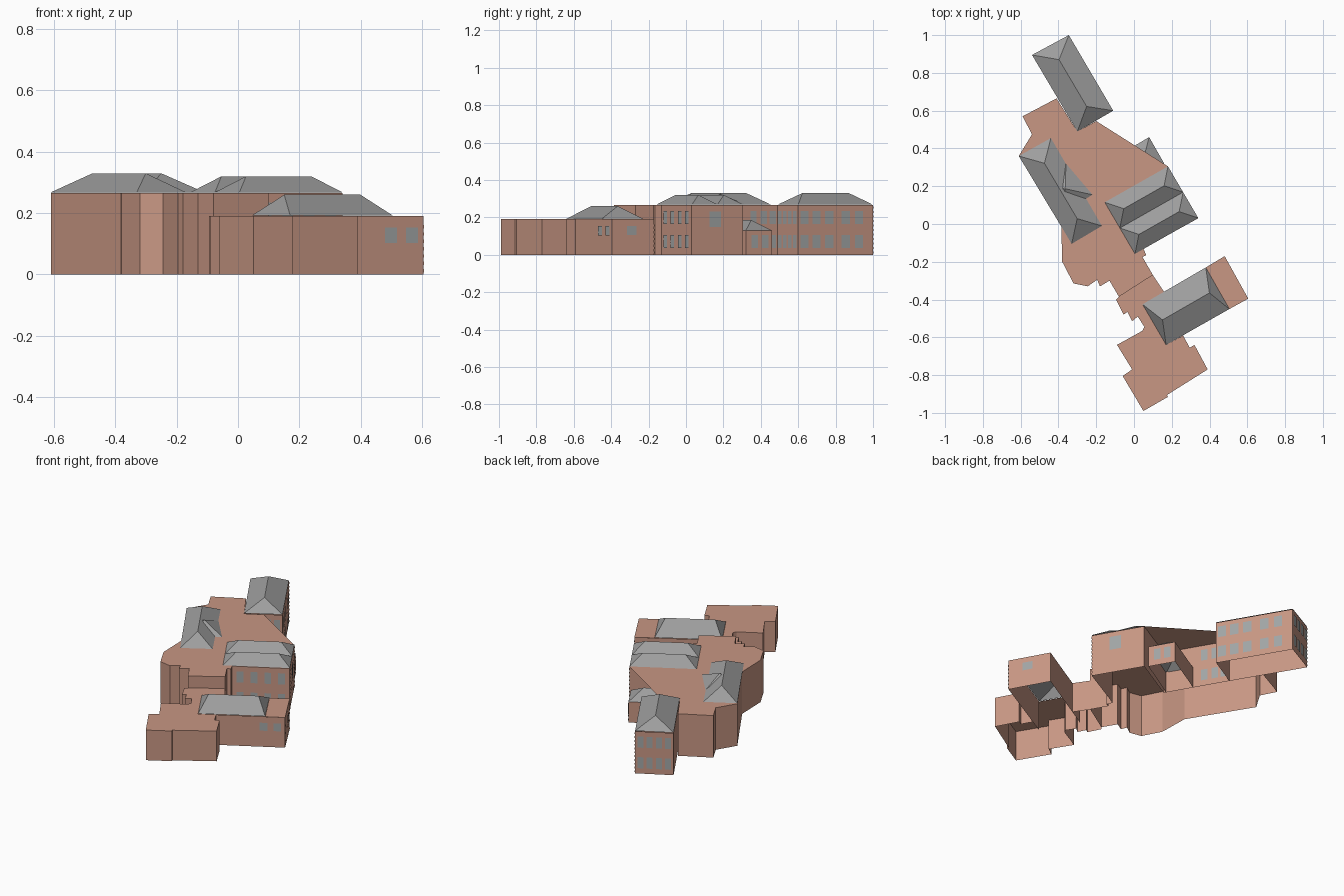
import bpy, bmesh, random
from mathutils import Vector as V

if "Cube" in bpy.data.objects:
    bpy.data.objects.remove(bpy.data.objects["Cube"])

random.seed(4)


def material(name, col):
    m = bpy.data.materials.new(name)
    m.diffuse_color = (*col, 1)
    m.use_nodes = True
    m.node_tree.nodes["Principled BSDF"].inputs["Base Color"].default_value = m.diffuse_color
    return m


BRICK = material("brick", (0.58, 0.31, 0.23))
SLATE = material("slate", (0.34, 0.34, 0.34))
GLASS = material("glass", (0.36, 0.38, 0.38))


def make(name, faces, mat):
    bm = bmesh.new()
    for f in faces:
        bm.faces.new([bm.verts.new(p) for p in f])
    bmesh.ops.remove_doubles(bm, verts=bm.verts, dist=1e-5)
    me = bpy.data.meshes.new(name)
    bm.to_mesh(me)
    bm.free()
    me.materials.append(mat)
    ob = bpy.data.objects.new(name, me)
    bpy.context.collection.objects.link(ob)
    return ob


def wall(a, b, h):
    return [(*a, 0), (*b, 0), (*b, h), (*a, h)]


def block(name, pts, h, skip=(), top=True):
    """Flat-topped shell on a counter-clockwise outline, open below."""
    n = len(pts)
    faces = [wall(pts[i], pts[(i + 1) % n], h) for i in range(n) if i not in skip]
    if top:
        faces.append([(*p, h) for p in pts])
    make(name, faces, BRICK)


def hip(name, p, z0, z1, inset):
    """Hipped roof; p[0]-p[1] and p[2]-p[3] are the two hip ends (ccw)."""
    a, b, c, d = [V((*q, z0)) for q in p]
    m, n = (a + b) / 2, (c + d) / 2
    u = (n - m).normalized() * inset
    up = V((0, 0, z1 - z0))
    m, n = m + u + up, n - u + up
    make(name, [(a, b, m), (b, c, n, m), (c, d, n), (d, a, m, n)], SLATE)


def windows(name, a, b, cols, rows, w, h, wall_h, bricks=30):
    """Panes at fractions cols along the wall and heights rows, plus stray bricks."""
    a, b = V((*a, 0)), V((*b, 0))
    u = (b - a).normalized()
    out = V((u.y, -u.x, 0))
    length = (b - a).length

    def quad(s, z, qw, qh, off):
        c = a + u * s + out * off + V((0, 0, z))
        x, y = u * qw / 2, V((0, 0, qh / 2))
        return [c - x - y, c + x - y, c + x + y, c - x + y]

    panes = [(t * length, z) for t in cols for z in rows]
    make(name + "_windows", [quad(s, z, w, h, 0.004) for s, z in panes], GLASS)
    marks = []
    # corner quoins
    for i in range(int(wall_h / 0.024)):
        for end in (0, 1):
            qw = 0.03 if (i + end) % 2 else 0.018
            s = qw / 2 if end == 0 else length - qw / 2
            marks.append(quad(s, 0.012 + i * 0.024, qw, 0.011, 0.002))
    # stray bricks between the windows
    for _ in range(bricks):
        s = random.uniform(0.05, length - 0.05)
        z = 0.012 + 0.012 * random.randrange(int(wall_h / 0.012) - 1)
        if all(abs(s - ps) > w / 2 + 0.012 or abs(z - pz) > h / 2 + 0.008 for ps, pz in panes):
            marks.append(quad(s, z, 0.02, 0.008, 0.002))
    make(name + "_bricks", marks, BRICK)


H, L = 0.265, 0.19

# Main two-storey body; its flat roof overhangs the open court on the north-east
block("main_body", [
    (-.41, .665), (-.59, .57), (-.54, .475), (-.61, .36), (-.385, -.01), (-.38, -.2),
    (-.32, -.315), (-.245, -.33), (-.195, -.295), (-.18, -.33), (-.13, -.30),
    (-.08, -.385), (.10, -.27), (.045, -.175), (.065, -.165), (.05, -.13),
    (.34, .03), (.18, .305), (-.20, .545), (-.30, .49)], H, skip=(17, 18, 19))

# Walls around the covered court
make("court_walls", [wall((-.10, .145), (-.30, .49), H),
                     wall((.18, .305), (-.10, .145), H)], BRICK)
windows("court", (-.10, .145), (-.30, .49), (.62, .78, .92), (.07, .20), .04, .07, H, 10)

# Lower southern range with link
block("south_range", [
    (-.08, -.385), (-.095, -.40), (-.055, -.48), (-.035, -.465), (-.01, -.515),
    (.02, -.49), (.055, -.545), (.045, -.565), (-.09, -.64), (-.01, -.77),
    (-.06, -.805), (.05, -.99), (.18, -.915), (.175, -.905), (.39, -.77),
    (.32, -.64), (.295, -.655), (.26, -.59), (.17, -.64), (.045, -.425),
    (.16, -.36), (.10, -.27)], L, skip=(17, 18, 19, 21))

# North wing
nw = [(-.54, .895), (-.30, .49), (-.11, .60), (-.345, 1.0)]
block("north_wing", nw, H, top=False)
hip("north_wing_roof", [nw[3], nw[0], nw[1], nw[2]], H + .003, .33, .09)
windows("north_wing_east", nw[2], nw[3], (.08, .24, .41, .63, .81), (.07, .20), .05, .07, H, 60)
windows("north_wing_end", nw[3], nw[0], (.14, .38, .62, .86), (.07, .20), .035, .07, H, 25)
windows("north_wing_court", nw[1], nw[2], (.14, .38, .62, .86), (.07, .20), .035, .07, H, 20)

# West wing roof with cross hip
hip("west_roof", [(-.44, .455), (-.61, .36), (-.33, -.105), (-.17, -.01)], H + .003, .33, .10)
hip("west_cross_roof", [(-.22, .155), (-.36, .32), (-.51, .21), (-.37, .06)], H + .003, .325, .09)

# East wing: twin hipped roofs side by side
c0, c1 = V((-.155, .115)), V((.18, .305))
for i, side in enumerate(("north", "south")):
    s = V((.08, -.1365))
    p, q = c0 + s * i, c1 + s * i
    hip("east_roof_" + side, [p, p + s, q + s, q], H + .003, .32, .07)
windows("east_wing_south", (.05, -.13), (.34, .03), (.14, .38, .62, .86), (.07, .20), .04, .07, H, 40)
windows("east_wing_end", (.34, .03), (.18, .305), (.45,), (.19,), .07, .085, H, 45)

# Single-storey court annex
an = [(-.19, .29), (-.11, .155), (.16, .32), (.08, .46)]
an[0] = (-.19, .30)
block("annex", an, .13, skip=(0,), top=False)
hip("annex_roof", an, .13, .185, .08)
windows("annex_end", an[2], an[3], (.33, .72), (.07,), .04, .07, .13, 6)

# South wing with part flat, part hipped roof
sw = [(.045, -.425), (.17, -.64), (.605, -.395), (.48, -.17)]
block("south_wing", sw, L, skip=(0,), top=False)
m0, m1 = (.505, -.45), (.38, -.23)
make("south_wing_flat", [[(*p, L) for p in (m0, sw[2], sw[3], m1)]], BRICK)
hip("south_wing_roof", [sw[0], sw[1], m0, m1], L + .002, .26, .05)
windows("south_wing_front", (.41, -.505), sw[2], (.45, .8), (.128,), .045, .05, L, 25)
windows("south_wing_end", sw[2], sw[3], (.46,), (.13,), .06, .05, L, 25)
